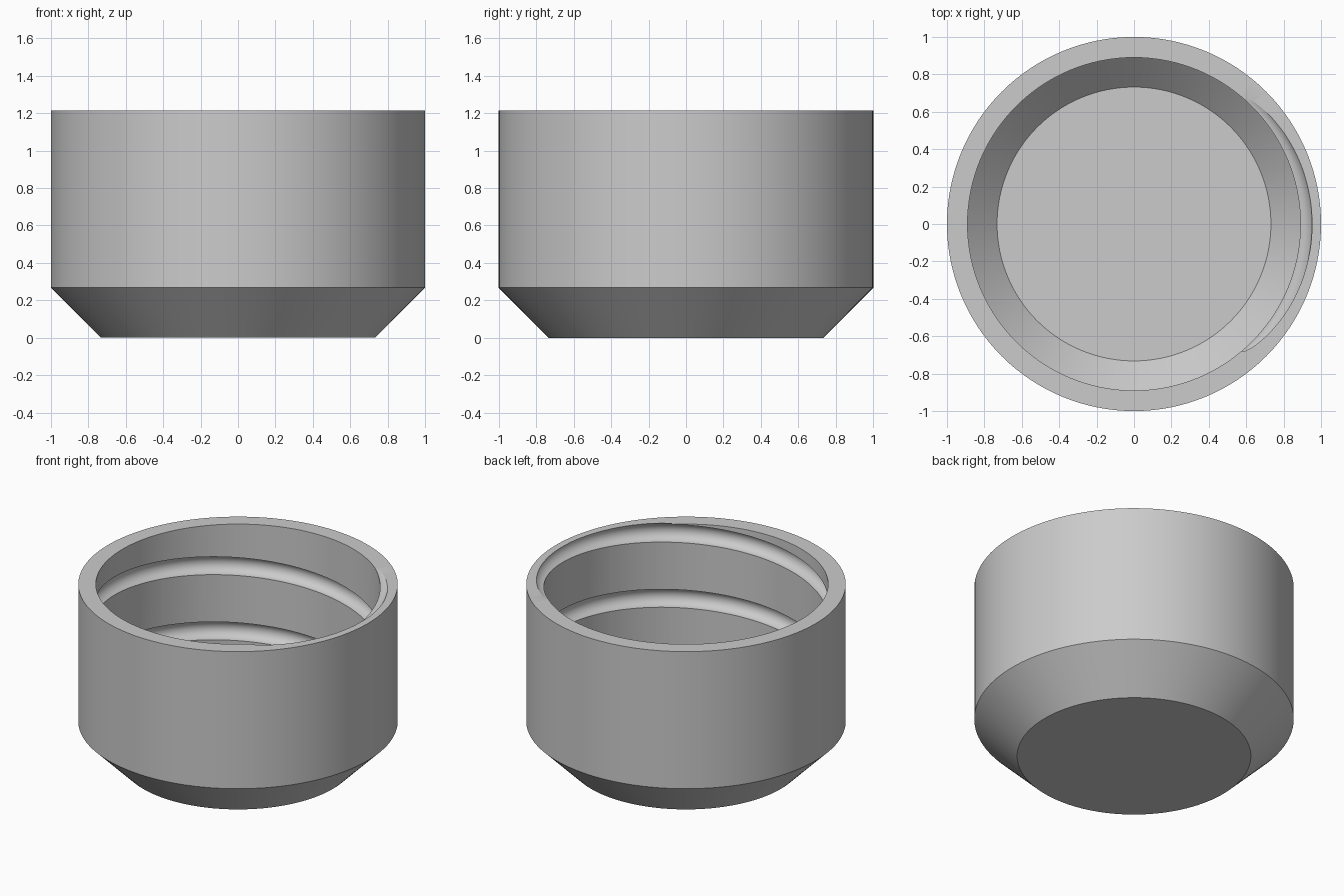
import bpy
import bmesh
from math import cos, sin, radians, tau

cube = bpy.data.objects.get("Cube")
if cube:
    bpy.data.objects.remove(cube, do_unlink=True)

SEGMENTS = 128
HEIGHT, SHOULDER, FLOOR = 1.215, 0.268, 0.11
OUTER, INNER, BASE = 1.0, 0.89, 0.732
PITCH, GROOVE = 0.45, 0.0625

grey = bpy.data.materials.new("plain grey")
grey.use_nodes = True
colour = (0.6, 0.6, 0.6, 1)
grey.diffuse_color = colour
grey.node_tree.nodes["Principled BSDF"].inputs["Base Color"].default_value = colour


def make_object(name, bm):
    bmesh.ops.recalc_face_normals(bm, faces=bm.faces)
    mesh = bpy.data.meshes.new(name)
    bm.to_mesh(mesh)
    bm.free()
    mesh.materials.append(grey)
    obj = bpy.data.objects.new(name, mesh)
    bpy.context.collection.objects.link(obj)
    return obj


def bridge(bm, a, b):
    for i in range(len(a)):
        j = (i + 1) % len(a)
        bm.faces.new((a[i], a[j], b[j], b[i]))


def lathe(name, profile):
    """Revolve an open profile of (radius, z) and close both ends with discs."""
    bm = bmesh.new()
    rings = [[bm.verts.new((r * cos(tau * i / SEGMENTS), r * sin(tau * i / SEGMENTS), z))
              for i in range(SEGMENTS)] for r, z in profile]
    for a, b in zip(rings, rings[1:]):
        bridge(bm, a, b)
    bm.faces.new(rings[0])
    bm.faces.new(rings[-1])
    return make_object(name, bm)


def helix_tube(name, start, end, sides=24):
    """Round tube winding up the inner wall, crossing the rim at angle zero."""
    bm = bmesh.new()
    rings = []
    for step in range(start, end + 1):
        turn = step / SEGMENTS
        ring = []
        for k in range(sides):
            t = tau * (k + 0.5) / sides
            r = INNER + GROOVE * cos(t)
            z = HEIGHT + PITCH * turn + GROOVE * sin(t)
            ring.append(bm.verts.new((r * cos(tau * turn), r * sin(tau * turn), z)))
        rings.append(ring)
    for a, b in zip(rings, rings[1:]):
        bridge(bm, a, b)
    bm.faces.new(rings[0])
    bm.faces.new(rings[-1])
    return make_object(name, bm)


# Hollow cup with a tapered base, inside and out
cap = lathe("threaded_cap", [(BASE, 0), (OUTER, SHOULDER), (OUTER, HEIGHT),
                             (INNER, HEIGHT), (INNER, SHOULDER), (BASE, FLOOR)])

# Helical thread groove cut into the inner wall and out through the rim
cutter = helix_tube("thread_cutter", -2 * SEGMENTS + 7, SEGMENTS // 6)
cut = cap.modifiers.new("thread groove", "BOOLEAN")
cut.operation = "DIFFERENCE"
cut.solver = "EXACT"
cut.object = cutter

bpy.ops.object.select_all(action="DESELECT")
cap.select_set(True)
bpy.context.view_layer.objects.active = cap
bpy.ops.object.modifier_apply(modifier=cut.name)
bpy.data.objects.remove(cutter, do_unlink=True)
bpy.ops.object.shade_smooth_by_angle(angle=radians(30))
